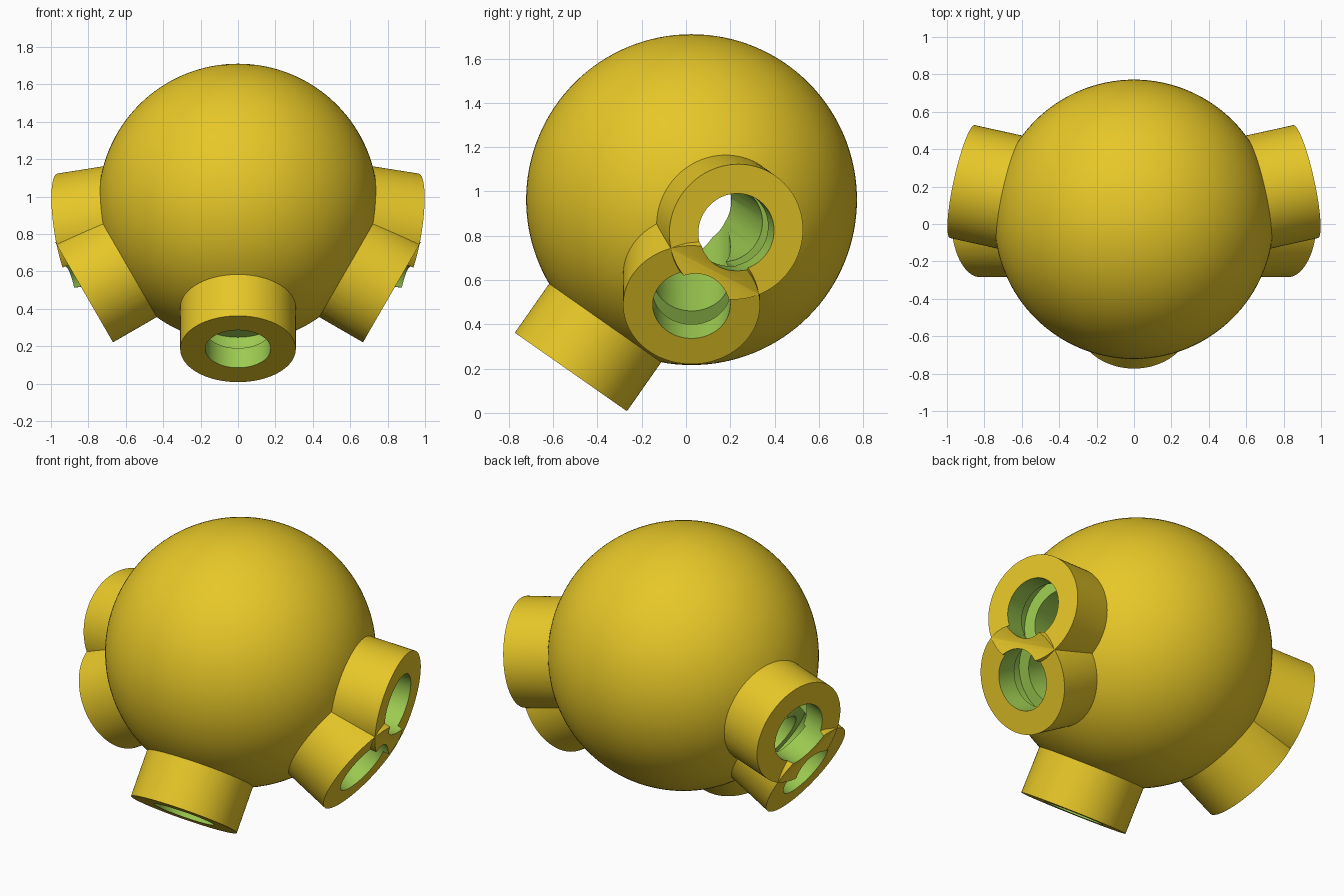
import bpy, math
from mathutils import Vector

if "Cube" in bpy.data.objects:
    bpy.data.objects.remove(bpy.data.objects["Cube"])

CENTER = Vector((0, 0.025, 0.963))
BALL_R, REACH, TUBE_R, BORE_R = 0.747, 0.95, 0.309, 0.175


def material(name, rgb):
    m = bpy.data.materials.new(name)
    m.diffuse_color = (*rgb, 1)
    m.use_nodes = True
    m.node_tree.nodes["Principled BSDF"].inputs["Base Color"].default_value = m.diffuse_color
    return m


yellow = material("yellow", (0.947, 0.680, 0.025))
green = material("green", (0.337, 0.597, 0.082))


def direction(azimuth, elevation):
    a, e = math.radians(azimuth), math.radians(elevation)
    return Vector((math.cos(e) * math.cos(a), math.cos(e) * math.sin(a), math.sin(e)))


def cylinder(name, d, start, end, radius, mat):
    """Cylinder along a ray from the ball's centre."""
    bpy.ops.mesh.primitive_cylinder_add(
        vertices=96, radius=radius, depth=end - start,
        location=CENTER + d * (start + end) / 2,
        rotation=d.to_track_quat('Z', 'Y').to_euler())
    ob = bpy.context.object
    ob.name = name
    ob.data.materials.append(mat)
    return ob


def combine(target, other, operation):
    mod = target.modifiers.new(operation.lower(), 'BOOLEAN')
    mod.operation, mod.solver, mod.object = operation, 'EXACT', other
    mod.material_mode = 'TRANSFER'
    bpy.context.view_layer.objects.active = target
    bpy.ops.object.modifier_apply(modifier=mod.name)
    bpy.data.objects.remove(other)


# Ball body
bpy.ops.mesh.primitive_uv_sphere_add(segments=128, ring_count=64, radius=BALL_R, location=CENTER)
body = bpy.context.object
body.name = "ball_with_sockets"
body.data.materials.append(yellow)

# One front socket and two mirrored pairs at the sides
rays = [direction(-90, -55)]
for az, el in ((0, -30), (12.4, -8.8)):
    d = direction(az, el)
    rays += [d, Vector((-d.x, d.y, d.z))]

# Socket tubes
for d in rays:
    combine(body, cylinder("socket_tube", d, 0.35, REACH, TUBE_R, yellow), 'UNION')

# Bores running to the centre, each with a locking groove
for d in rays:
    combine(body, cylinder("bore", d, 0, 1.3, BORE_R, green), 'DIFFERENCE')
for d in rays:
    combine(body, cylinder("groove", d, 0.702, 0.822, 0.245, green), 'DIFFERENCE')

# Smooth shading with crisp rims
bpy.ops.object.select_all(action='DESELECT')
body.select_set(True)
bpy.context.view_layer.objects.active = body
bpy.ops.object.shade_smooth_by_angle(angle=math.radians(25))
